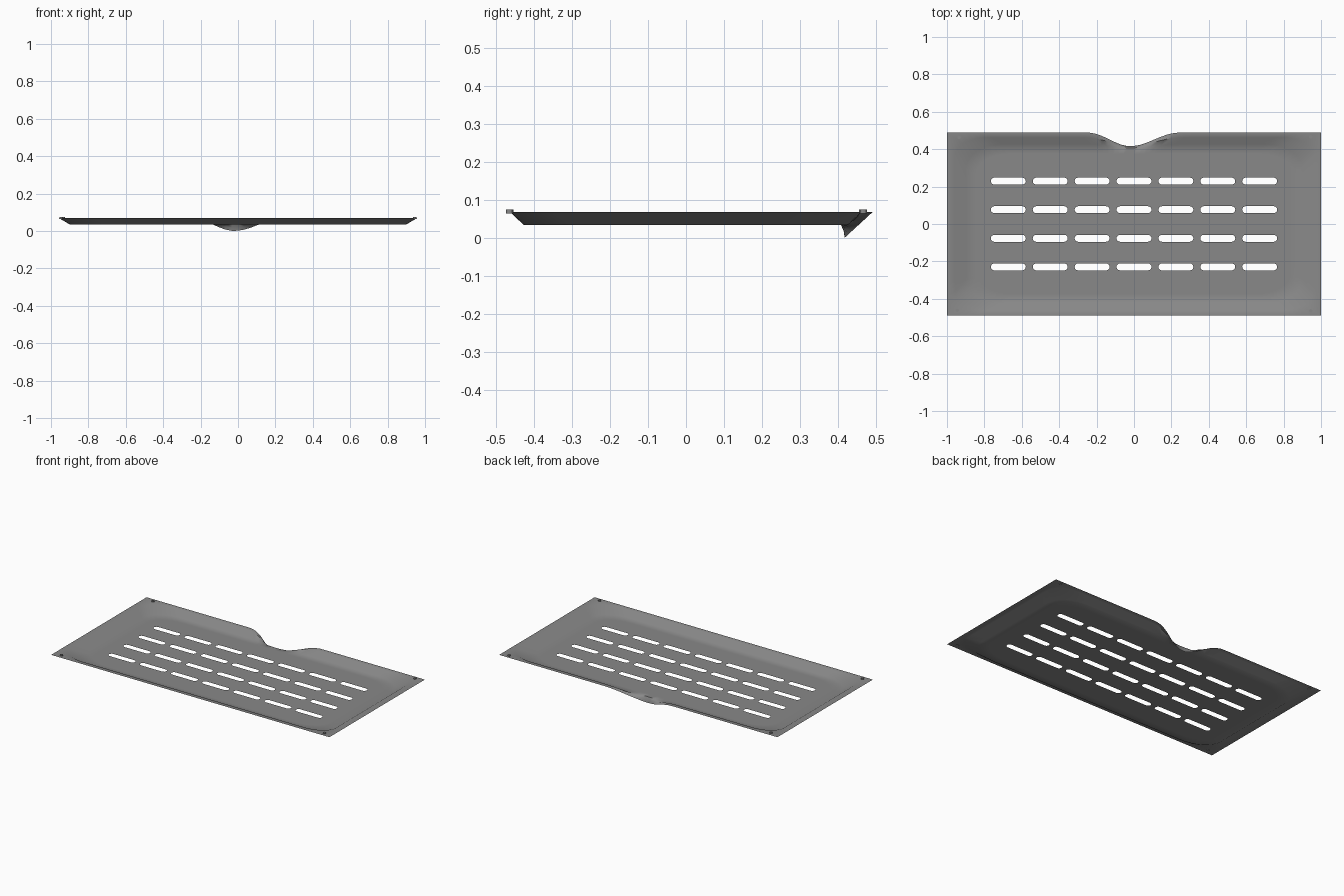
import bpy, bmesh, math

if "Cube" in bpy.data.objects:
    bpy.data.objects.remove(bpy.data.objects["Cube"])

RIM_Z, FLOOR_Z = 0.068, 0.035
HX, HY = 1.0, 0.49

grey = bpy.data.materials.new("sheet grey")
grey.diffuse_color = (0.25, 0.25, 0.25, 1)
grey.use_nodes = True
grey.node_tree.nodes["Principled BSDF"].inputs["Base Color"].default_value = grey.diffuse_color


def outline(hx, hy, rx, ry, square=False):
    """Rectangle with elliptical (or square) corners, evenly split sides."""
    pts, arcs = [], []
    for sx, sy, start in ((1, 1, 0), (-1, 1, 90), (-1, -1, 180), (1, -1, 270)):
        arc = []
        for k in range(9):
            a = math.radians(start + k * 11.25)
            c, s = math.cos(a), math.sin(a)
            f = 1 / max(abs(c), abs(s)) if square else 1
            arc.append((sx * (hx - rx) + rx * c * f, sy * (hy - ry) + ry * s * f))
        arcs.append(arc)
    for i, arc in enumerate(arcs):
        pts += arc
        (ax, ay), (bx, by) = arc[-1], arcs[(i + 1) % 4][0]
        n = 48 if i % 2 == 0 else 12
        pts += [(ax + (bx - ax) * k / n, ay + (by - ay) * k / n) for k in range(1, n)]
    return pts


def notch(x):
    """Amount of bend in the back edge, 0 to 1."""
    d = x + 0.02
    t = min(1, abs(d) / (0.25 if d < 0 else 0.29))
    return (0.5 + 0.5 * math.cos(math.pi * t)) ** 1.25


def ring(bm, pts, z, bent=None):
    """Closed loop of vertices; bent gives the y, z reached in the notch."""
    verts = []
    for x, y in pts:
        w = notch(x) if bent and y > 0.3 else 0
        by, bz = bent or (y, z)
        verts.append(bm.verts.new((x, y + (by - y) * w, z + (bz - z) * w)))
    return verts


def bridge(bm, a, b):
    for i in range(len(a)):
        j = (i + 1) % len(a)
        bm.faces.new((a[i], a[j], b[j], b[i]))


# Pressed sheet: flat rim, sloping wall and sunken floor
bm = bmesh.new()
rings = [
    ring(bm, outline(HX, HY, 0.16, 0.10, True), RIM_Z, (0.416, 0.0)),
    ring(bm, outline(0.957, 0.462, 0.16, 0.10), RIM_Z, (0.414, 0.018)),
    ring(bm, outline(0.90, 0.427, 0.20, 0.13), FLOOR_Z, (0.407, FLOOR_Z)),
    ring(bm, outline(0.84, 0.375, 0.18, 0.11), FLOOR_Z),
]
for a, b in zip(rings, rings[1:]):
    bridge(bm, a, b)

# Floor filled around four rows of seven vent slots
loops = [rings[-1]]
R, HALF = 0.0185, 0.075
for row in range(4):
    for col in range(7):
        cx, cy = (col - 3) * 0.224, (row - 1.5) * 0.153
        slot = []
        for side, start in ((1, -90), (-1, 90)):
            for k in range(9):
                a = math.radians(start + k * 22.5)
                slot.append(bm.verts.new((cx + side * HALF + R * math.cos(a),
                                          cy + R * math.sin(a), FLOOR_Z)))
        loops.append(slot)
edges = []
for loop in loops:
    for i, v in enumerate(loop):
        w = loop[(i + 1) % len(loop)]
        edges.append(bm.edges.get((v, w)) or bm.edges.new((v, w)))
bmesh.ops.triangle_fill(bm, edges=edges, use_beauty=True, normal=(0, 0, 1))
bmesh.ops.recalc_face_normals(bm, faces=bm.faces)
if sum(f.normal.z * f.calc_area() for f in bm.faces) < 0:
    bmesh.ops.reverse_faces(bm, faces=bm.faces)
mesh = bpy.data.meshes.new("vented_sheet")
bm.to_mesh(mesh)
bm.free()
sheet = bpy.data.objects.new("vented_sheet", mesh)
bpy.context.collection.objects.link(sheet)
mesh.materials.append(grey)
bpy.context.view_layer.objects.active = sheet
sheet.select_set(True)
bpy.ops.object.shade_smooth_by_angle(angle=math.radians(45))

# Small fixing studs in the rim corners
for x, y in ((-0.935, 0.463), (0.945, 0.466), (-0.945, -0.462), (0.945, -0.464)):
    bpy.ops.mesh.primitive_cylinder_add(vertices=12, radius=0.009, depth=0.01,
                                        location=(x, y, RIM_Z + 0.002))
    stud = bpy.context.object
    stud.name = "corner_stud"
    stud.data.materials.append(grey)
